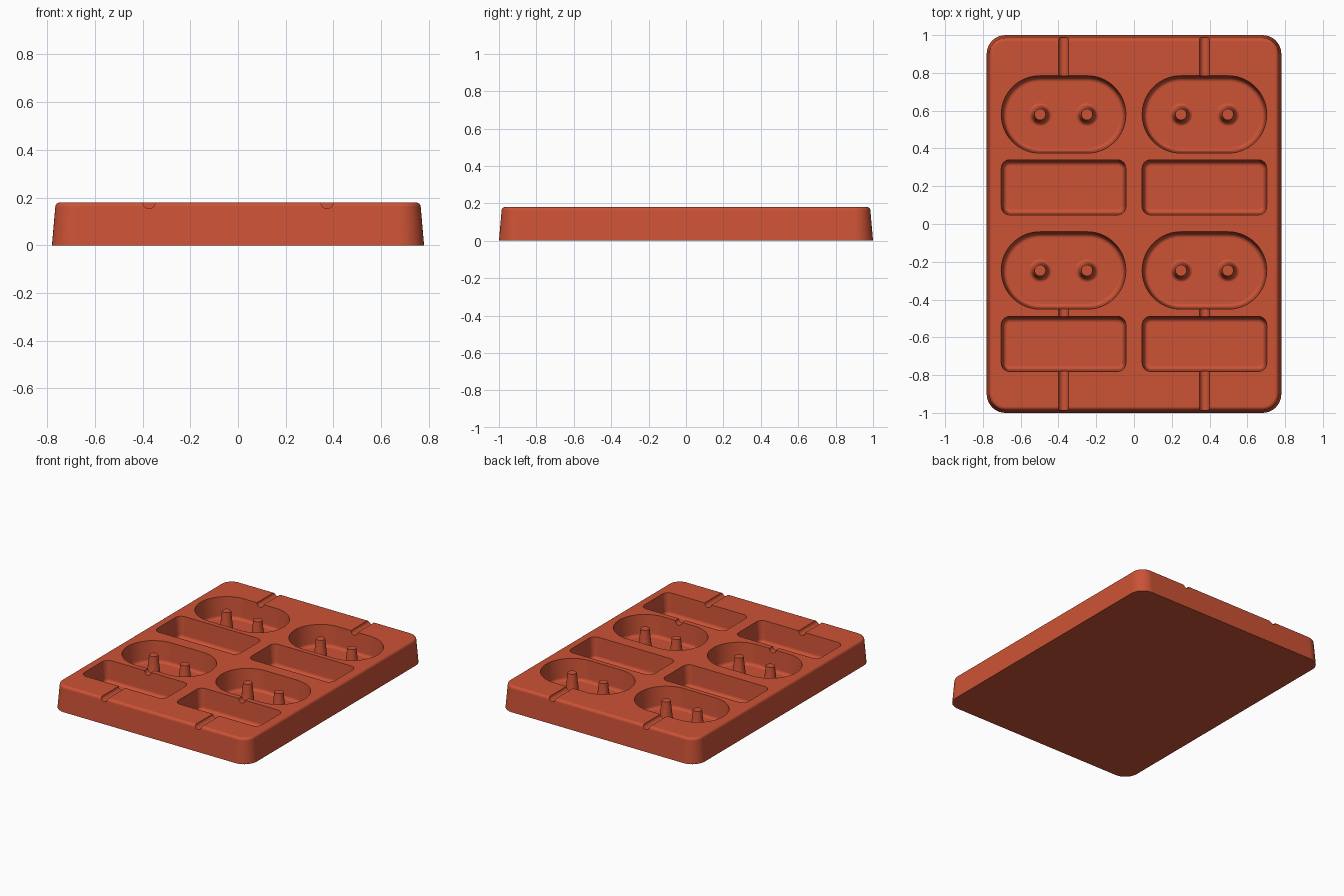
import bpy
import bmesh
import math

if "Cube" in bpy.data.objects:
    bpy.data.objects.remove(bpy.data.objects["Cube"], do_unlink=True)

TOP, FLOOR = 0.18, 0.03
COLUMN_X = 0.373
OVAL_Y = (0.58, -0.246)
BAR_Y = (0.194, -0.635)

# Single silicone colour
clay = bpy.data.materials.new("terracotta red")
clay.use_nodes = True
COLOUR = (0.60, 0.085, 0.036, 1)
clay.diffuse_color = COLOUR
clay.node_tree.nodes["Principled BSDF"].inputs["Base Color"].default_value = COLOUR


def rounded_ring(hx, hy, r, steps):
    """Outline of a rounded rectangle, counter-clockwise."""
    points = []
    for corner, (sx, sy) in enumerate([(1, 1), (-1, 1), (-1, -1), (1, -1)]):
        for i in range(steps + 1):
            a = math.pi / 2 * (corner + i / steps)
            points.append((sx * (hx - r) + r * math.cos(a),
                           sy * (hy - r) + r * math.sin(a)))
    return points


def loft(name, rings, location=(0, 0, 0)):
    """Capped solid skinned through (outline, z) rings from bottom to top."""
    bm = bmesh.new()
    loops = [[bm.verts.new((x, y, z)) for x, y in pts] for pts, z in rings]
    for low, high in zip(loops, loops[1:]):
        n = len(low)
        for i in range(n):
            j = (i + 1) % n
            bm.faces.new((low[i], low[j], high[j], high[i]))
    bm.faces.new(loops[0][::-1])
    bm.faces.new(loops[-1])
    bmesh.ops.remove_doubles(bm, verts=bm.verts, dist=1e-5)
    bmesh.ops.recalc_face_normals(bm, faces=bm.faces)
    mesh = bpy.data.meshes.new(name)
    bm.to_mesh(mesh)
    bm.free()
    mesh.materials.append(clay)
    obj = bpy.data.objects.new(name, mesh)
    obj.location = location
    bpy.context.collection.objects.link(obj)
    return obj


def pocket(name, hx, hy, r, steps, x, y):
    """Cutter with drafted walls and a filleted floor."""
    fillet, draft = 0.022, 0.01
    rings = []
    for i in range(6):
        a = math.pi / 2 * i / 5
        inset = draft + fillet * (1 - math.sin(a))
        z = FLOOR + fillet * (1 - math.cos(a))
        rings.append((rounded_ring(hx - inset, hy - inset, r - inset, steps), z))
    rings.append((rounded_ring(hx, hy, r, steps), TOP))
    rings.append((rounded_ring(hx, hy, r, steps), TOP + 0.05))
    return loft(name, rings, (x, y, 0))


def groove(x, y0, y1):
    """Round-bottomed channel cutter running along y."""
    bpy.ops.mesh.primitive_cylinder_add(
        vertices=24, radius=0.026, depth=abs(y1 - y0),
        location=(x, (y0 + y1) / 2, TOP), rotation=(math.pi / 2, 0, 0))
    bpy.context.object.name = "groove_cutter"
    return bpy.context.object


def smooth(obj):
    bpy.ops.object.select_all(action="DESELECT")
    obj.select_set(True)
    bpy.context.view_layer.objects.active = obj
    bpy.ops.object.shade_smooth_by_angle(angle=math.radians(35))


# Tray body with drafted sides and a rounded top edge
edge, lean = 0.02, 0.014
body = [(rounded_ring(0.78, 1.0, 0.1, 10), 0)]
for i in range(7):
    a = math.pi / 2 * i / 6
    inset = lean + edge * (1 - math.cos(a))
    body.append((rounded_ring(0.78 - inset, 1 - inset, 0.1 - inset, 10),
                 TOP - edge + edge * math.sin(a)))
tray = loft("mould_tray", body)

# Pockets and channels
cutters = []
for x in (-COLUMN_X, COLUMN_X):
    for y in OVAL_Y:
        cutters.append(pocket("oval_cutter", 0.33, 0.205, 0.2049, 16, x, y))
    for y in BAR_Y:
        cutters.append(pocket("bar_cutter", 0.33, 0.146, 0.045, 6, x, y))
    for y0, y1 in ((0.76, 1.05), (-0.51, -0.43), (-1.05, -0.76)):
        cutters.append(groove(x, y0, y1))

bpy.context.view_layer.objects.active = tray
for cutter in cutters:
    cutter.hide_render = True
    mod = tray.modifiers.new("cut", "BOOLEAN")
    mod.operation = "DIFFERENCE"
    mod.solver = "EXACT"
    mod.object = cutter
    bpy.ops.object.modifier_apply(modifier=mod.name)
for cutter in cutters:
    bpy.data.objects.remove(cutter, do_unlink=True)

# One colour slot for every face
tray.data.materials.clear()
tray.data.materials.append(clay)
for face in tray.data.polygons:
    face.material_index = 0
smooth(tray)
tray.modifiers.new("even_shading", "WEIGHTED_NORMAL").keep_sharp = True

# Tapered pins with flared feet, two in each oval pocket
pin_profile = [(0.06, -0.005), (0.06, 0), (0.052, 0.003), (0.046, 0.01),
               (0.043, 0.022), (0.03, 0.145)]
for x in (-COLUMN_X, COLUMN_X):
    for y in OVAL_Y:
        for dx in (-0.124, 0.124):
            pin = loft("pocket_pin", [(rounded_ring(r, r, r, 6), z)
                                      for r, z in pin_profile],
                       (x + dx, y, FLOOR))
            smooth(pin)
